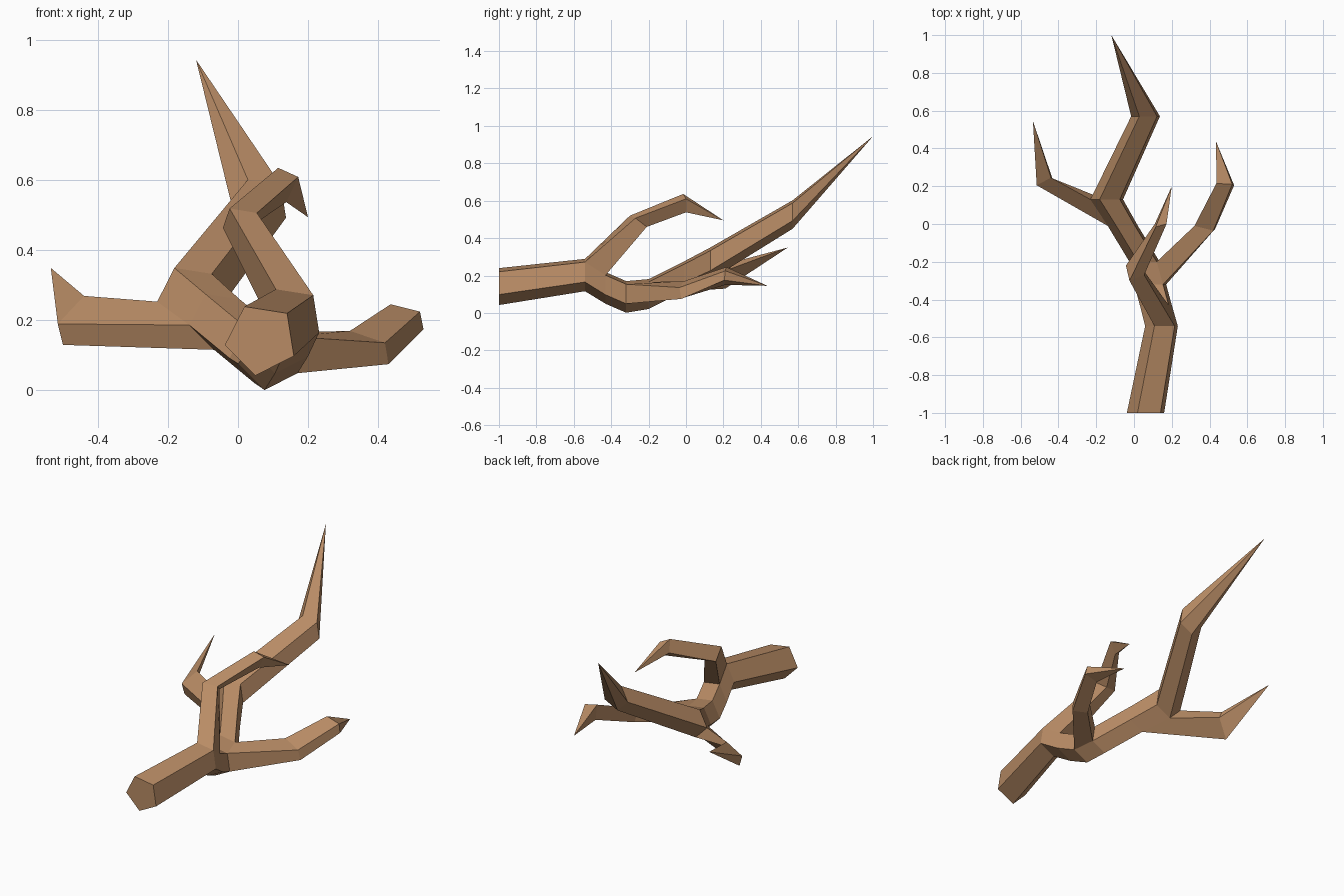
import bpy, bmesh, math

if "Cube" in bpy.data.objects:
    bpy.data.objects.remove(bpy.data.objects["Cube"])

bm = bmesh.new()

# Trunk: five-sided rings facing along y (x, y, z, radius)
path = [(.066, -1, .146, .105), (.15, -.54, .207, .092), (.12, -.43, .138, .09),
        (.09, -.32, .09, .09), (.06, -.2, .105, .085), (-.055, -.01, .2, .085),
        (-.14, .13, .268, .092), (.065, .57, .53, .081)]
angles = [math.radians(45 + 72 * i) for i in range(5)]
rings = [[bm.verts.new((x + r * math.cos(a), y, z + r * math.sin(a))) for a in angles]
         for x, y, z, r in path]


def bridge(a, b, skip=None):
    n = len(a)
    for i in range(n):
        if i != skip:
            bm.faces.new((a[i], a[(i + 1) % n], b[(i + 1) % n], b[i]))


def cone(ring, tip):
    t = bm.verts.new(tip)
    for i in range(len(ring)):
        bm.faces.new((ring[i], ring[(i + 1) % len(ring)], t))


# Side branches: trunk segment -> open side of the pentagon they grow from
openings = {1: 0, 5: 2, 3: 4}
for k in range(len(rings) - 1):
    bridge(rings[k], rings[k + 1], openings.get(k))
bm.faces.new(rings[0])
cone(rings[-1], (-.12, 1, .945))


def branch(k, loops, tip):
    i = openings[k]
    j = (i + 1) % 5
    prev = [rings[k][i], rings[k][j], rings[k + 1][j], rings[k + 1][i]]
    for loop in loops:
        cur = [bm.verts.new(p) for p in loop]
        bridge(prev, cur)
        prev = cur
    cone(prev, tip)


# Upper hooked branch
branch(1, [[(.054, -.27, .507), (-.024, -.3, .52), (-.043, -.22, .465), (.025, -.21, .46)],
           [(.172, 0, .61), (.115, -.015, .636), (.11, 0, .56), (.138, 0, .538)]],
       (.2, .2, .495))
# Left branch
branch(5, [[(-.515, .205, .19), (-.5, .21, .13), (-.43, .235, .235), (-.44, .245, .27)]],
       (-.535, .545, .35))
# Right branch
branch(3, [[(.43, -.025, .075), (.42, -.035, .136), (.32, -.01, .17), (.34, 0, .085)],
           [(.53, .205, .175), (.52, .21, .225), (.436, .215, .246), (.45, .21, .15)]],
       (.435, .435, .145))

bmesh.ops.recalc_face_normals(bm, faces=bm.faces)
mesh = bpy.data.meshes.new("branch")
bm.to_mesh(mesh)
bm.free()
obj = bpy.data.objects.new("branch", mesh)
bpy.context.collection.objects.link(obj)

# Bark colour
mat = bpy.data.materials.new("bark")
mat.diffuse_color = (.48, .26, .13, 1)
mat.use_nodes = True
mat.node_tree.nodes["Principled BSDF"].inputs["Base Color"].default_value = mat.diffuse_color
mesh.materials.append(mat)
